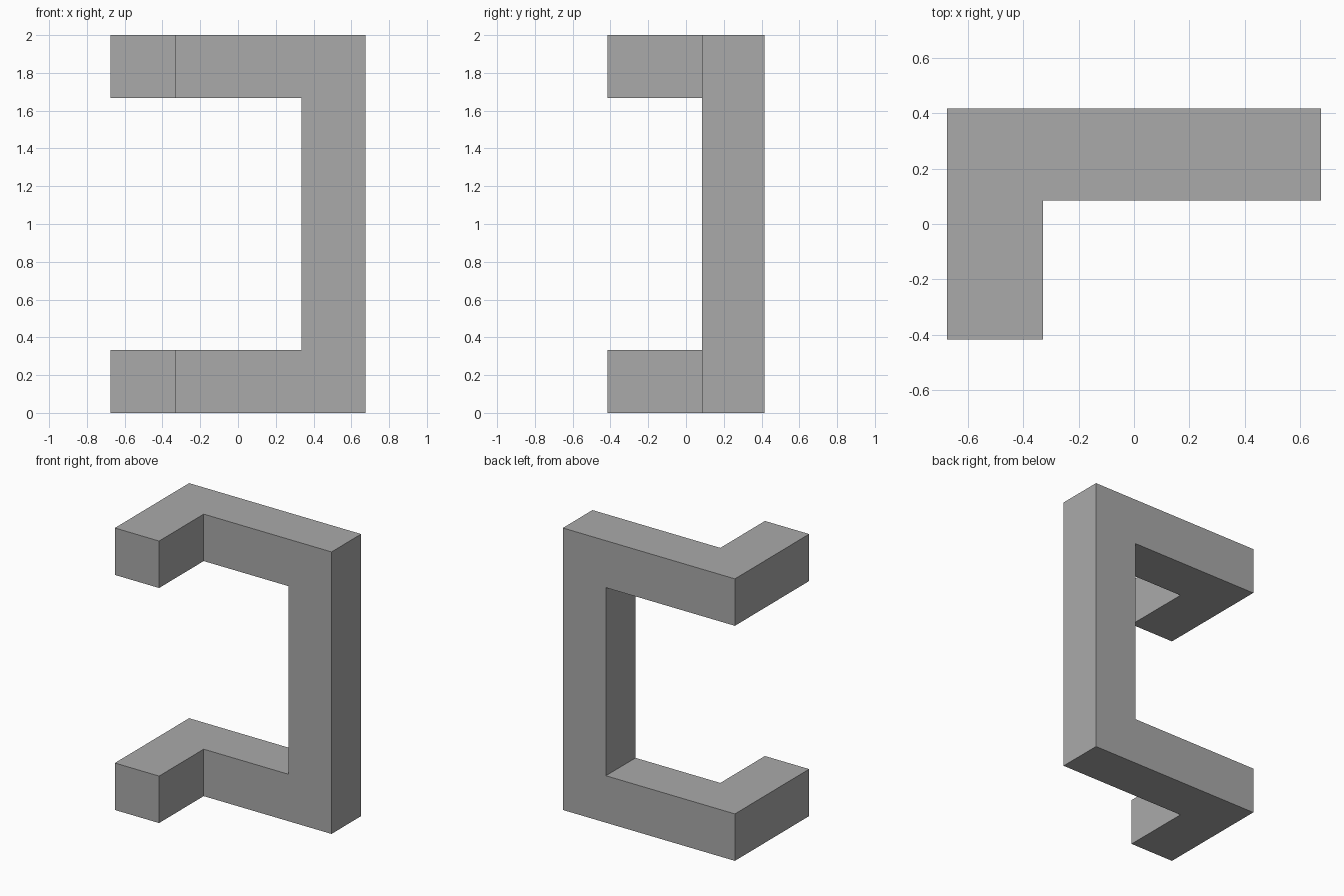
import bpy
import bmesh

cube = bpy.data.objects.get("Cube")
if cube:
    bpy.data.objects.remove(cube, do_unlink=True)

# One flat grey for the whole frame
grey = bpy.data.materials.new("mid_grey")
grey.use_nodes = True
colour = (0.4, 0.4, 0.4, 1)
grey.diffuse_color = colour
grey.node_tree.nodes["Principled BSDF"].inputs["Base Color"].default_value = colour

# Cut positions along each axis
XS = (-0.675, -0.328, 0.337, 0.675)
YS = (-0.416, 0.084, 0.416)
ZS = (0, 0.333, 1.667, 2)


def add_prism(bm, outline, low, high):
    """Open-sided walls between two heights; returns bottom and top rings."""
    rings = [[bm.verts.new((x, y, z)) for x, y in outline] for z in (low, high)]
    bottom, top = rings
    for i in range(len(outline)):
        j = (i + 1) % len(outline)
        bm.faces.new((bottom[i], bottom[j], top[j], top[i]))
    bm.faces.new(bottom[::-1])
    bm.faces.new(top)


# Bracket arms: L-shaped slabs, top and bottom, with the post foot marked out
x0, x1, x2, x3 = XS
y0, y1, y2 = YS
arm = [(x0, y0), (x1, y0), (x1, y1), (x2, y1), (x2, y2), (x0, y2)]
post = [(x2, y1), (x3, y1), (x3, y2), (x2, y2)]

bm = bmesh.new()
add_prism(bm, arm, ZS[0], ZS[1])
add_prism(bm, arm, ZS[2], ZS[3])

# Upright post, in three levels so that it joins the arms edge to edge
for low, high in zip(ZS, ZS[1:]):
    add_prism(bm, post, low, high)

# Weld the parts, remove the walls between them and merge the flat faces
bmesh.ops.remove_doubles(bm, verts=bm.verts, dist=0.0001)
inner = []
for f in bm.faces:
    c = f.calc_center_median()
    across_post = abs(c.x - x2) < 0.001 and abs(f.normal.x) > 0.9
    at_arm = c.z < ZS[1] or c.z > ZS[2]
    level = c.x > x2 and abs(f.normal.z) > 0.9 and 0.1 < c.z < 1.9
    if (across_post and at_arm) or level:
        inner.append(f)
bmesh.ops.delete(bm, geom=inner, context="FACES")
bmesh.ops.recalc_face_normals(bm, faces=bm.faces)
bmesh.ops.dissolve_limit(bm, angle_limit=0.01, verts=bm.verts, edges=bm.edges)

mesh = bpy.data.meshes.new("bracket_frame")
bm.to_mesh(mesh)
bm.free()
mesh.materials.append(grey)
frame = bpy.data.objects.new("bracket_frame", mesh)
bpy.context.collection.objects.link(frame)
